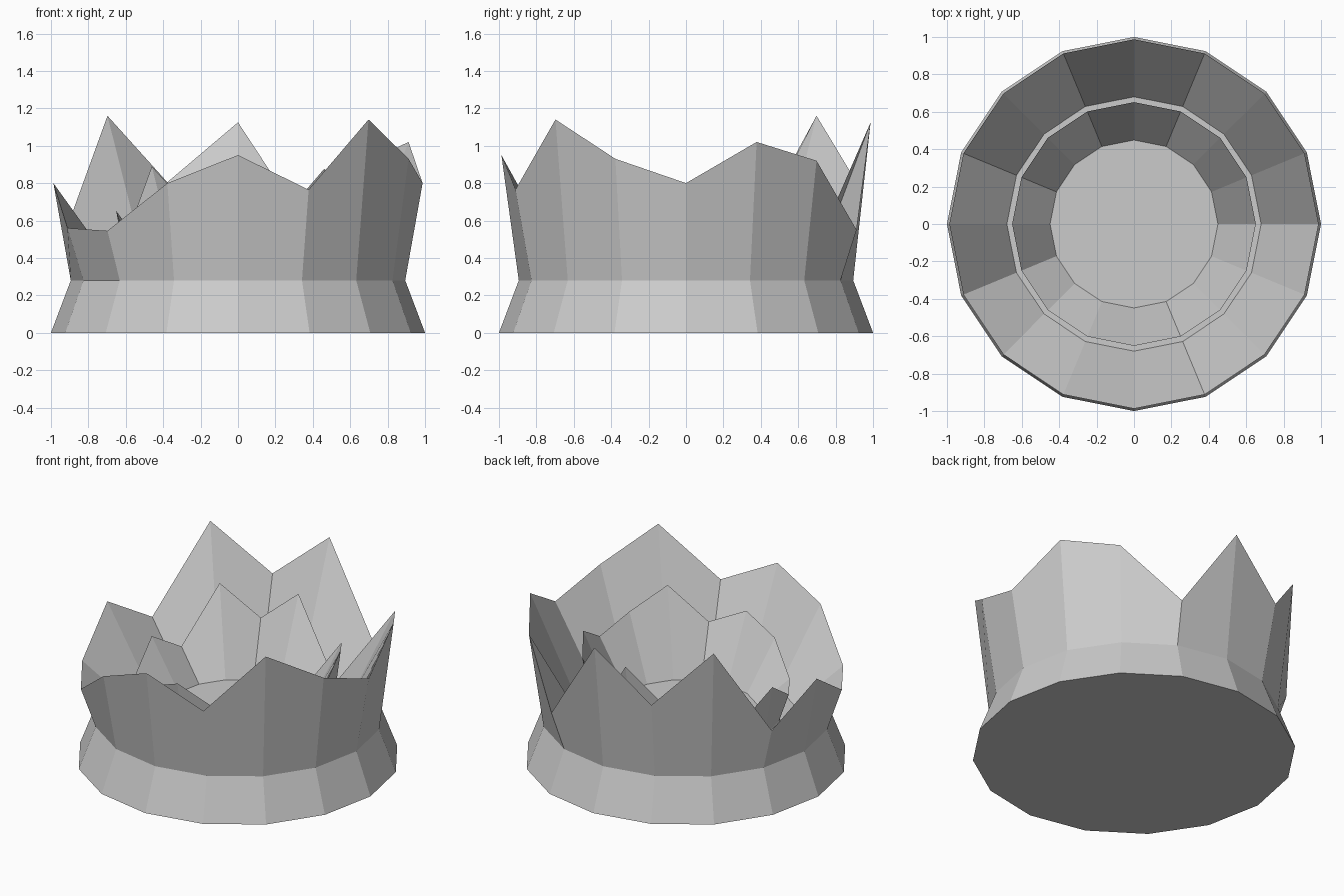
import bpy, bmesh
from math import cos, sin, tau

if "Cube" in bpy.data.objects:
    bpy.data.objects.remove(bpy.data.objects["Cube"])

SIDES = 16
# Height of the jagged rim at each corner, counter-clockwise from +x
RIM = [0.80, 1.02, 0.92, 0.55, 1.125, 0.805, 1.16, 0.57,
       0.80, 0.56, 0.545, 0.80, 0.95, 0.765, 1.14, 0.93]


def petal_cup(name, scale, lift):
    """Flared base, jagged outer wall, sloping inside and flat floor."""
    bm = bmesh.new()

    def ring(radius, heights):
        return [bm.verts.new((scale * radius * cos(tau * i / SIDES),
                              scale * radius * sin(tau * i / SIDES),
                              scale * heights[i] + lift)) for i in range(SIDES)]

    rings = [ring(1.0, [0.0] * SIDES),      # foot
             ring(0.894, [0.28] * SIDES),   # waist
             ring(0.987, RIM),              # petal tips
             ring(0.68, [0.30] * SIDES)]    # floor edge
    for low, high in zip(rings, rings[1:]):
        for i in range(SIDES):
            j = (i + 1) % SIDES
            bm.faces.new((low[i], low[j], high[j], high[i]))
    bm.faces.new(rings[0][::-1])
    bm.faces.new(rings[-1])
    mesh = bpy.data.meshes.new(name)
    bm.to_mesh(mesh)
    bm.free()
    obj = bpy.data.objects.new(name, mesh)
    bpy.context.collection.objects.link(obj)
    return obj


# Large outer cup with a smaller copy nested inside
petal_cup("outer_petals", 1.0, 0.0)
petal_cup("inner_petals", 0.66, 0.124)
